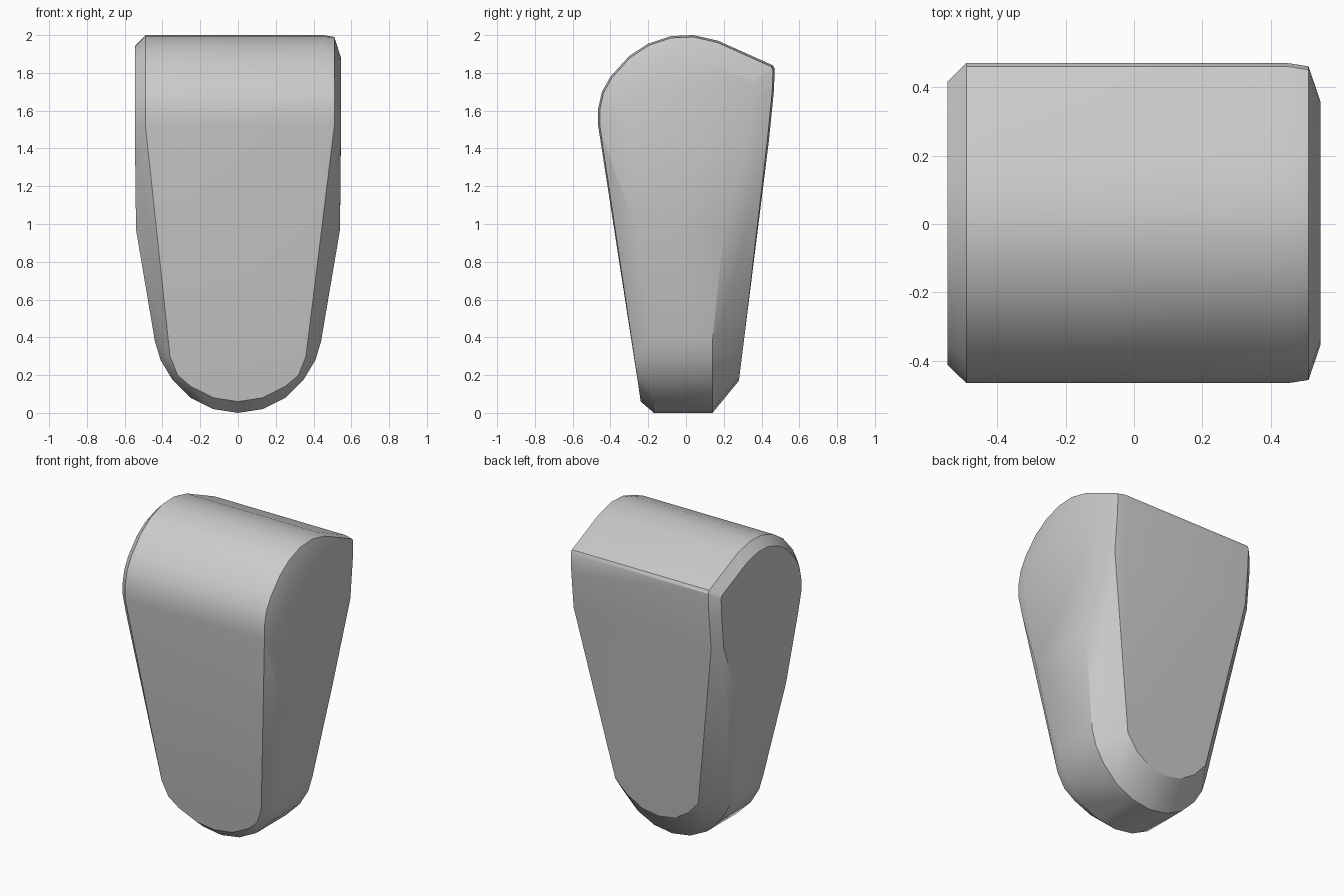
import bpy
import bmesh

cube = bpy.data.objects.get("Cube")
if cube:
    bpy.data.objects.remove(cube, do_unlink=True)

# Plain grey material
grey = bpy.data.materials.new("plain_grey")
grey.use_nodes = True
colour = (0.6, 0.6, 0.6, 1.0)
grey.diffuse_color = colour
grey.node_tree.nodes["Principled BSDF"].inputs["Base Color"].default_value = colour

# Upper side profile (y, z): rounded front, domed top and rear ridge
head = [(-0.43, 1.38), (-0.465, 1.52), (-0.465, 1.61), (-0.445, 1.7), (-0.4, 1.78),
        (-0.3, 1.89), (-0.2, 1.955), (-0.08, 1.995), (0.04, 2.0), (0.17, 1.97),
        (0.46, 1.84), (0.47, 1.82), (0.465, 1.7), (0.44, 1.45)]

# Lower outlines (x, z): rounded toe rim, then the front and rear panels
rim = [(0, 0), (0.13, 0.02), (0.25, 0.08), (0.35, 0.18), (0.41, 0.28), (0.44, 0.38)]
front = [(0, 0.06), (0.13, 0.08), (0.25, 0.14), (0.32, 0.2), (0.36, 0.3)]
rear = [(0, 0.17), (0.12, 0.19), (0.22, 0.25), (0.3, 0.34)]

points = []


def head_section(x, scale):
    """Add the head profile at x, shrunk towards its middle for the chamfer."""
    points.extend((x, y * scale, 1.5 + (z - 1.5) * scale) for y, z in head)


# Head sections across the width, with a narrow and a wide end chamfer
for x, scale in ((-0.545, 0.885), (-0.49, 1), (0.45, 1), (0.51, 0.98), (0.545, 0.76)):
    head_section(x, scale)

# Mirrored lower body
for side in (-1, 1):
    points += [(side * x, y, z) for x, z in rim for y in (-0.17, 0.14)]
    points += [(side * x, -0.24 - (z - 0.06) * 0.144, z) for x, z in front]
    points += [(side * x, 0.28 + (z - 0.17) * 0.126, z) for x, z in rear]
    points += [(side * 0.54, y, 0.97) for y in (-0.26, 0.2)]

# Wrap the sections in one closed skin
bm = bmesh.new()
for p in points:
    bm.verts.new(p)
hull = bmesh.ops.convex_hull(bm, input=bm.verts[:])
unused = {v for v in hull["geom_interior"] + hull["geom_unused"]
          if isinstance(v, bmesh.types.BMVert) and v.is_valid}
bmesh.ops.delete(bm, geom=list(unused), context="VERTS")
bmesh.ops.dissolve_limit(bm, angle_limit=0.02, verts=bm.verts[:], edges=bm.edges[:])
bmesh.ops.recalc_face_normals(bm, faces=bm.faces[:])

mesh = bpy.data.meshes.new("tapered_body")
bm.to_mesh(mesh)
bm.free()
mesh.materials.append(grey)
body = bpy.data.objects.new("tapered_body", mesh)
bpy.context.collection.objects.link(body)

# Soft shading with crisp chamfer edges
bpy.ops.object.select_all(action="DESELECT")
body.select_set(True)
bpy.context.view_layer.objects.active = body
bpy.ops.object.shade_smooth_by_angle(angle=0.5)
